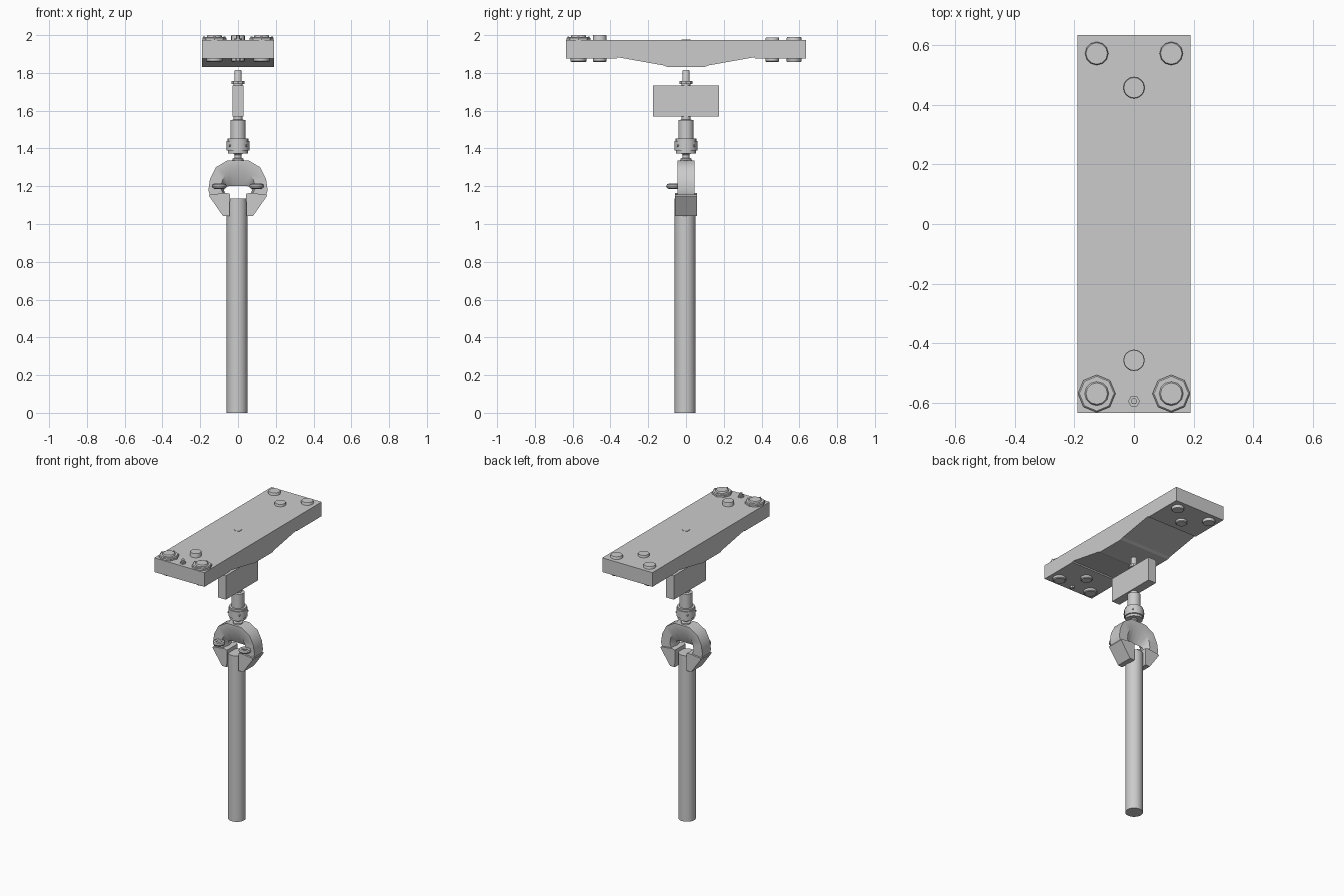
import bpy, bmesh, math

if "Cube" in bpy.data.objects:
    bpy.data.objects.remove(bpy.data.objects["Cube"])


def finish(name, bm, smooth=False):
    bmesh.ops.recalc_face_normals(bm, faces=bm.faces)
    me = bpy.data.meshes.new(name)
    bm.to_mesh(me)
    bm.free()
    ob = bpy.data.objects.new(name, me)
    bpy.context.collection.objects.link(ob)
    if smooth:
        bpy.ops.object.select_all(action='DESELECT')
        ob.select_set(True)
        bpy.context.view_layer.objects.active = ob
        bpy.ops.object.shade_smooth_by_angle(angle=math.radians(35))
    return ob


def lathe(name, profile, x=0, y=0, n=16, smooth=True, turn=0.0):
    """Capped stack of rings from (radius, z) pairs."""
    bm = bmesh.new()
    rings = [[bm.verts.new((x + r * math.cos(turn + 2 * math.pi * i / n),
                            y + r * math.sin(turn + 2 * math.pi * i / n), z))
              for i in range(n)] for r, z in profile]
    for a, b in zip(rings, rings[1:]):
        for i in range(n):
            j = (i + 1) % n
            bm.faces.new((a[i], a[j], b[j], b[i]))
    bm.faces.new(rings[0])
    bm.faces.new(rings[-1])
    return finish(name, bm, smooth)


def prism(name, pts, lo, hi, axis):
    """Extrude a 2D profile along x (points are y,z) or y (points are x,z)."""
    bm = bmesh.new()
    place = (lambda p, d: (d, p[0], p[1])) if axis == 'x' else (lambda p, d: (p[0], d, p[1]))
    a = [bm.verts.new(place(p, lo)) for p in pts]
    b = [bm.verts.new(place(p, hi)) for p in pts]
    bm.faces.new(a)
    bm.faces.new(b)
    for i in range(len(pts)):
        j = (i + 1) % len(pts)
        bm.faces.new((a[i], a[j], b[j], b[i]))
    return finish(name, bm)


# Pole
lathe("pole", [(0.055, 0), (0.055, 1.135)], -0.005, -0.005, 24)

# Top plate with thickened middle
half = [(0.10, 1.832), (0.12, 1.84), (0.362, 1.883), (0.366, 1.876), (0.634, 1.876), (0.634, 1.973)]
prism("top_plate", half + [(-y, z) for y, z in reversed(half)], -0.19, 0.19, 'x')

# Plate bolts: through pins, front pair with octagonal flanges and rivets
for s in (-1, 1):
    x = s * 0.125
    lathe("front_bolt", [(0.036, 1.857), (0.042, 1.862), (0.042, 1.97), (0.04, 1.995), (0.036, 2.0)], x, -0.569, 12)
    lathe("front_bolt_flange", [(0.063, 1.968), (0.063, 1.985), (0.058, 1.99)], x, -0.569, 8, False)
    for k in range(4):
        a = k * math.pi / 2
        lathe("flange_rivet", [(0.005, 1.98), (0.005, 1.993)],
              x + 0.054 * math.cos(a), -0.569 + 0.054 * math.sin(a), 6, False)
    lathe("rear_bolt", [(0.036, 1.857), (0.039, 1.862), (0.039, 1.985), (0.036, 1.99)], x, 0.572, 12)
    top = 2.0 if s < 0 else 1.988
    lathe("middle_pin", [(0.031, 1.857), (0.036, 1.862), (0.036, top - 0.005), (0.034, top)], 0, s * 0.457, 16)

# Small front screw
lathe("front_screw", [(0.014, 1.862), (0.014, 1.972), (0.02, 1.972), (0.02, 1.982),
                      (0.011, 1.982), (0.011, 1.999)], 0, -0.595, 6, False)

# Centre nut, nearly flush with the plate
lathe("centre_nut", [(0.024, 1.96), (0.024, 1.976)], 0, 0, 6, False, math.pi / 6)

# Threaded stud, nut and block
lathe("stud", [(0.018, 1.56), (0.019, 1.81), (0.016, 1.815)], 0, 0, 12)
lathe("stud_nut", [(0.034, 1.741), (0.034, 1.757)], 0, 0, 8, False)
lathe("stud_washer", [(0.024, 1.733), (0.024, 1.75)], 0, 0, 12)
prism("hanging_block", [(-0.175, 1.57), (0.175, 1.57), (0.175, 1.733), (-0.175, 1.733)], -0.03, 0.03, 'x')

# Swivel sleeve and collar
lathe("swivel_sleeve", [(0.024, 1.58), (0.024, 1.553), (0.041, 1.55), (0.041, 1.45)], 0, 0, 16)
lathe("swivel_collar", [(0.054, 1.372), (0.054, 1.388), (0.061, 1.39), (0.061, 1.44),
                        (0.056, 1.44), (0.056, 1.453)], 0, 0, 16)
for k in range(4):
    a = math.pi / 4 + k * math.pi / 2
    bm = bmesh.new()
    bmesh.ops.create_icosphere(bm, subdivisions=1, radius=0.007)
    bmesh.ops.translate(bm, vec=(0.06 * math.cos(a), 0.06 * math.sin(a), 1.415), verts=bm.verts)
    finish("collar_screw", bm)
lathe("swivel_neck", [(0.032, 1.32), (0.03, 1.345), (0.018, 1.35), (0.018, 1.365), (0.028, 1.375)], 0, 0, 12)

# Claw: faceted horseshoe, its opening pinched to a saddle at mid depth
outer = [(0, 1.337), (0.055, 1.337), (0.118, 1.30), (0.148, 1.24), (0.157, 1.18), (0.145, 1.14), (0.08, 1.045)]
inner = [(0, 1.302), (0.038, 1.292), (0.068, 1.262), (0.085, 1.225), (0.09, 1.185), (0.072, 1.15), (0.05, 1.045)]
middle = [(0, 1.2), (0.025, 1.2), (0.05, 1.2), (0.068, 1.197), (0.074, 1.18), (0.066, 1.15), (0.05, 1.045)]


def mirrored(pts):
    return [(-x, z) for x, z in reversed(pts[1:])] + pts


bm = bmesh.new()
D = 0.046
rows = [[bm.verts.new((p[0], y, p[1])) for p, y in ((o, -D), (o, D), (i, D), (m, 0), (i, -D))]
        for o, i, m in zip(mirrored(outer), mirrored(inner), mirrored(middle))]
for a, b in zip(rows, rows[1:]):
    for i in range(5):
        j = (i + 1) % 5
        bm.faces.new((a[i], a[j], b[j], b[i]))
bm.faces.new(rows[0])
bm.faces.new(rows[-1])
finish("claw", bm, True)

# Jaw pads and eyelets on each side
for s in (-1, 1):
    pad = [(0.043, 1.16), (0.066, 1.165), (0.15, 1.155), (0.153, 1.148), (0.08, 1.043), (0.045, 1.043)]
    prism("jaw_pad", [(s * x, z) for x, z in pad], -0.058, 0.058, 'y')
    bpy.ops.mesh.primitive_torus_add(location=(s * 0.098, -0.066, 1.2), major_radius=0.025,
                                     minor_radius=0.014, major_segments=16, minor_segments=8)
    bpy.context.object.name = "claw_eyelet"
    bpy.ops.object.shade_smooth_by_angle()
